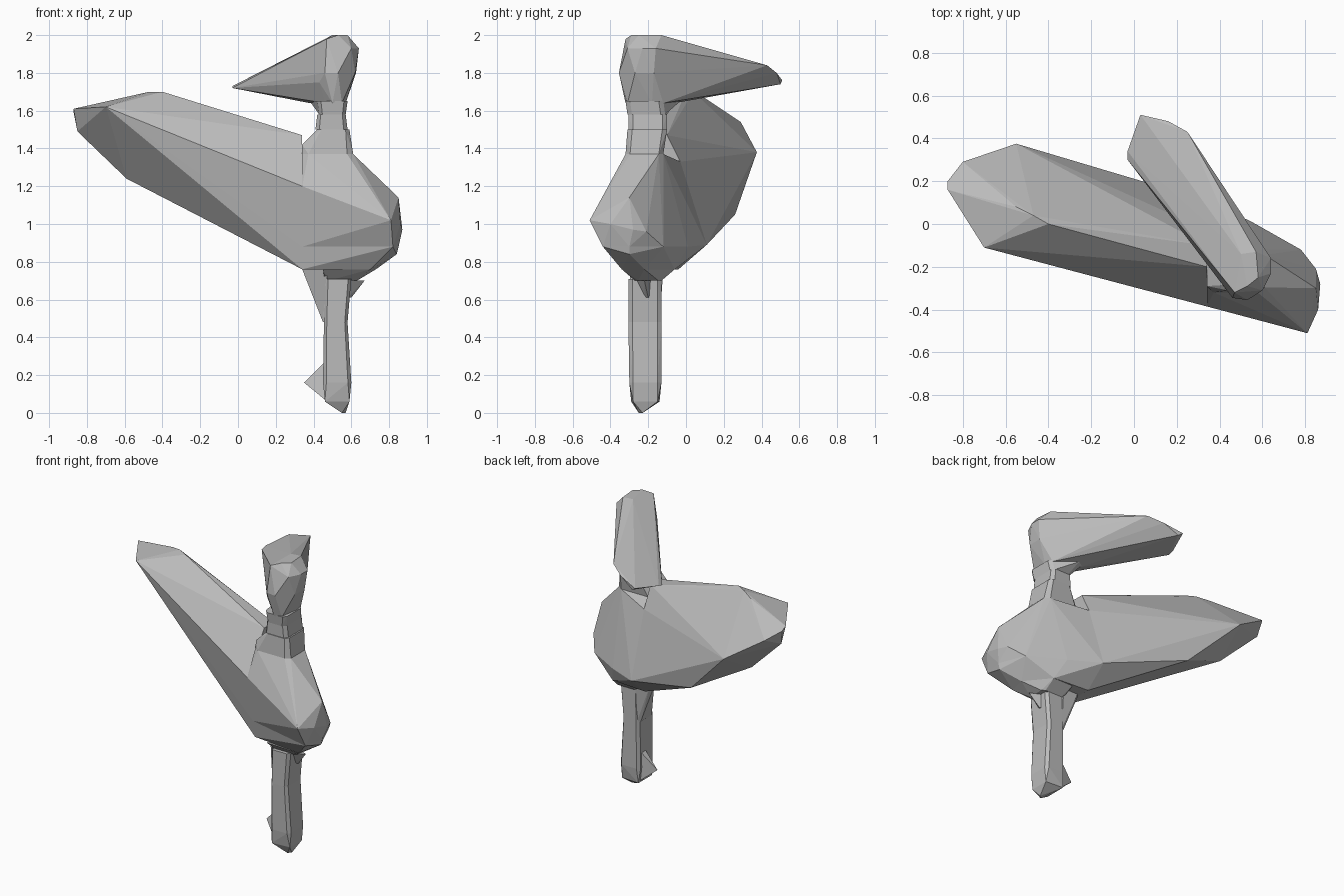
import bpy
import bmesh
from mathutils import Vector

default_cube = bpy.data.objects.get("Cube")
if default_cube:
    bpy.data.objects.remove(default_cube, do_unlink=True)


def make_material(name, colour):
    material = bpy.data.materials.new(name)
    material.use_nodes = True
    material.diffuse_color = colour
    shader = material.node_tree.nodes.get("Principled BSDF")
    shader.inputs["Base Color"].default_value = colour
    return material


GREY = make_material("plain_grey", (0.5, 0.5, 0.5, 1))


def faceted_part(name, points):
    """Wrap a handful of corner points in a tight, flat-faced convex skin."""
    bm = bmesh.new()
    for point in points:
        bm.verts.new(Vector(point))
    result = bmesh.ops.convex_hull(bm, input=bm.verts[:])
    leftovers = result["geom_interior"] + result["geom_unused"]
    loose = {item for item in leftovers if isinstance(item, bmesh.types.BMVert)}
    bmesh.ops.delete(bm, geom=list(loose), context="VERTS")
    bmesh.ops.recalc_face_normals(bm, faces=bm.faces[:])
    mesh = bpy.data.meshes.new(name)
    bm.to_mesh(mesh)
    bm.free()
    mesh.materials.append(GREY)
    part = bpy.data.objects.new(name, mesh)
    bpy.context.scene.collection.objects.link(part)
    return part


def level(height, outline):
    """Place a flat outline of (x, y) corners at one height."""
    return [(x, y, height) for x, y in outline]


def upright(x, outline):
    """Place a flat outline of (y, z) corners on a cross plane."""
    return [(x, y, z) for y, z in outline]


def rectangle(left, right, front, back, cut=0.12):
    """Return a rectangle with its corners trimmed, as an eight-sided outline."""
    dx = (right - left) * cut
    dy = (back - front) * cut
    outline = []
    for x, inner_x in ((left, left + dx), (right, right - dx)):
        for y, inner_y in ((front, front + dy), (back, back - dy)):
            outline.append((x, inner_y))
            outline.append((inner_x, y))
    return outline


# Shared cross plane where the rear body meets the chest
SEAM = 0.34
seam_upper = [(-.2, 1.47), (-.1, 1.47)]
seam_middle = [(-.385, 1.2), (-.03, 1.33)]
seam_low = [(-.325, .88), (.11, .89)]
seam_base = [(-.3, .76), (-.04, .76)]

# Long rear body, rising to a blunt pointed tail
tail_top = [(-.7, -.11, 1.62), (-.4, 0, 1.7), (-.47, .04, 1.7), (-.55, .08, 1.68)]
tail_tip = [(-.87, .16, 1.61), (-.87, .2, 1.59), (-.8, .29, 1.54), (-.85, .18, 1.49)]
tail_under = [(-.55, .375, 1.38), (-.59, .13, 1.24), (-.22, .26, 1.05)]
faceted_part(
    "rear_body",
    upright(SEAM, seam_upper + seam_middle + seam_low + seam_base)
    + tail_top + tail_tip + tail_under,
)

# Rounded chest
belly_outline = [(.82, -.44), (.85, -.3), (.78, -.12), (.55, .01)]
chest_bulge = [(.81, -.51, 1.02), (.86, -.4, 1), (.87, -.28, .97), (.85, -.3, 1.14), (.85, -.21, .96)]
chest_top = rectangle(SEAM, .61, -.32, -.12)
faceted_part(
    "chest",
    upright(SEAM, seam_middle + seam_low)
    + level(.88, belly_outline) + chest_bulge + level(1.37, chest_top),
)

# Tapered underside of the chest
underside_outline = [(.7, -.34), (.73, -.22), (.6, -.06)]
faceted_part(
    "belly",
    upright(SEAM, seam_low + seam_base)
    + level(.88, belly_outline) + level(.84, [(.84, -.3)])
    + level(.76, underside_outline),
)

# Neck built from three stacked blocks
faceted_part(
    "neck_base",
    level(1.37, rectangle(SEAM, .61, -.32, -.12))
    + level(1.42, [(SEAM, -.29), (SEAM, -.2)])
    + level(1.5, rectangle(.42, .59, -.31, -.1)),
)
faceted_part(
    "neck_middle",
    level(1.5, rectangle(.41, .58, -.305, -.1))
    + level(1.58, rectangle(.42, .57, -.305, -.1)),
)
faceted_part(
    "neck_top",
    level(1.58, rectangle(.43, .57, -.31, -.11))
    + level(1.65, rectangle(.42, .58, -.32, -.12))
    + level(1.65, [(.38, -.04), (.42, -.03)]),
)

# Head with a broad beak reaching back over the body
crown = [(.53, -.29), (.58, -.25), (.57, -.13), (.5, -.14)]
brow = [(.64, -.23), (.64, -.16), (.6, -.31)]
cheeks = [(.46, -.345), (.53, -.355), (.62, -.27), (.625, -.17)]
jaw = [(.46, -.27), (.5, -.32), (.55, -.31), (.57, -.18), (.56, -.12), (.38, -.06)]
beak = [(-.03, .3, 1.72), (-.03, .34, 1.73), (.03, .51, 1.76), (.06, .5, 1.74), (.16, .48, 1.8), (.25, .43, 1.84)]
faceted_part(
    "head_and_beak",
    level(2, crown) + level(1.98, [(.47, -.32)]) + level(1.93, brow)
    + level(1.8, cheeks) + level(1.75, [(.43, -.3)])
    + level(1.64, jaw) + beak,
)

# Hip under the belly, with a wedge behind and a small spur in front
faceted_part(
    "hip",
    level(.76, underside_outline + [(.45, -.33), (.45, -.06)])
    + level(.7, rectangle(.46, .63, -.27, -.13)),
)
faceted_part(
    "thigh_wedge",
    level(.76, [(SEAM, -.14), (.36, -.12), (.47, -.3), (.47, -.12)])
    + level(.48, [(.45, -.27), (.45, -.15), (.47, -.28), (.47, -.14)]),
)
faceted_part(
    "thigh_spur",
    level(.7, [(.58, -.27), (.67, -.22), (.58, -.18)])
    + level(.61, [(.58, -.22), (.6, -.2), (.58, -.19)]),
)

# Single leg in two lengths, ending in a slanted foot
knee = rectangle(.455, .58, -.305, -.13)
faceted_part(
    "upper_leg",
    level(.71, rectangle(.46, .6, -.305, -.13)) + level(.48, knee),
)
faceted_part(
    "lower_leg",
    level(.48, knee) + level(.16, rectangle(.45, .6, -.3, -.13))
    + level(.06, [(.46, -.29), (.46, -.14), (.59, -.28), (.59, -.15)])
    + level(0, [(.55, -.25), (.57, -.23)]),
)

# Pointed heel
faceted_part(
    "heel_spike",
    [(.35, -.19, .16)]
    + level(.27, [(.46, -.21), (.46, -.16)])
    + level(.07, [(.46, -.26), (.46, -.16)]),
)
